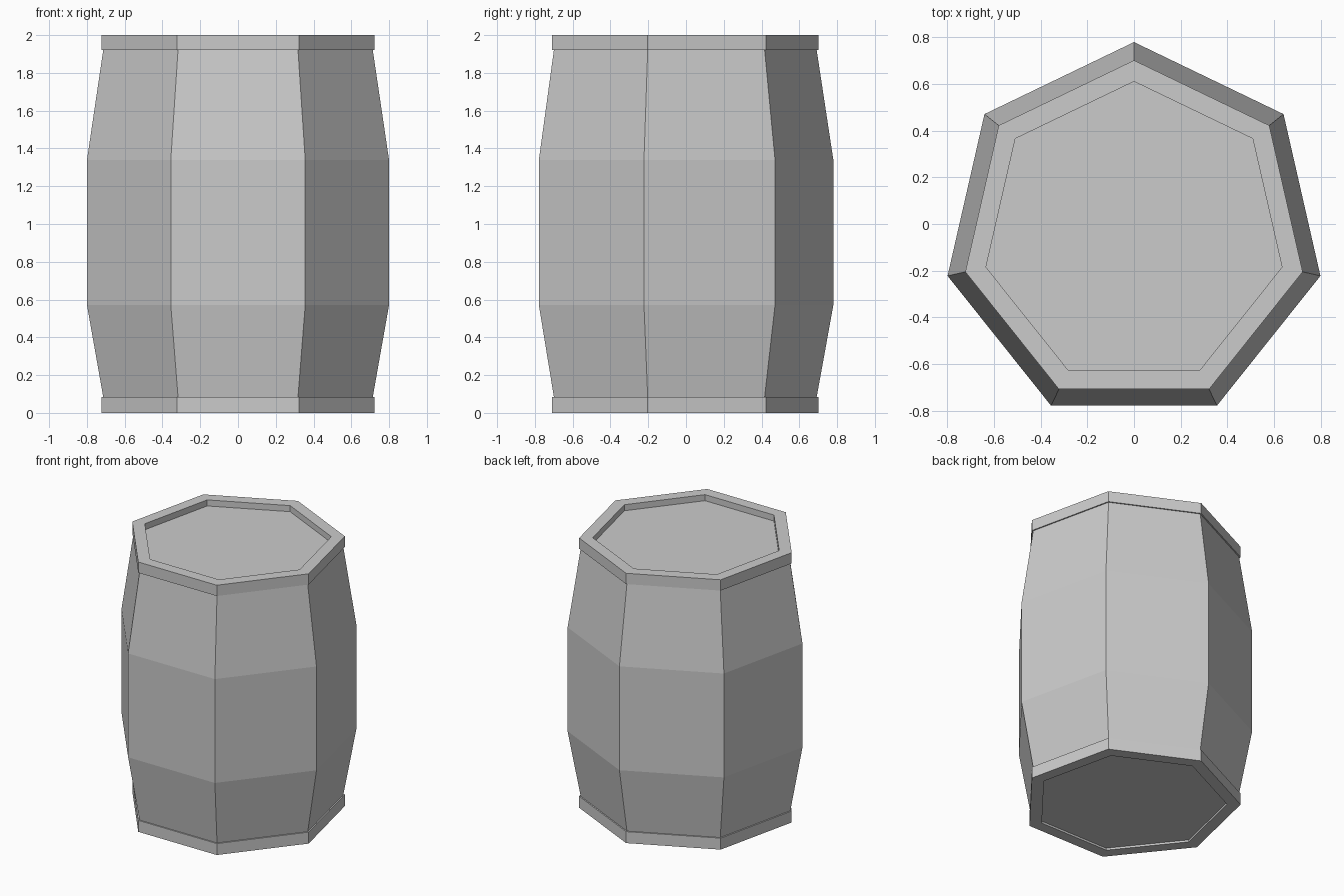
import bpy, bmesh, math

if "Cube" in bpy.data.objects:
    bpy.data.objects.remove(bpy.data.objects["Cube"])

SIDES = 7
Y0 = -0.04  # offset that centres the heptagon's bounding box


def lathe(name, profile):
    """Spin (radius, z) points into a seven-sided solid, capping open ends."""
    bm = bmesh.new()
    rings = []
    for r, z in profile:
        rings.append([bm.verts.new((r * math.sin(2 * math.pi * i / SIDES),
                                    Y0 + r * math.cos(2 * math.pi * i / SIDES), z))
                      for i in range(SIDES)])
    for a, b in zip(rings, rings[1:]):
        for i in range(SIDES):
            j = (i + 1) % SIDES
            bm.faces.new((a[i], a[j], b[j], b[i]))
    bm.faces.new(rings[0])
    bm.faces.new(rings[-1])
    bmesh.ops.recalc_face_normals(bm, faces=bm.faces)
    mesh = bpy.data.meshes.new(name)
    bm.to_mesh(mesh)
    bm.free()
    obj = bpy.data.objects.new(name, mesh)
    bpy.context.collection.objects.link(obj)
    return obj


# Whole barrel: recessed base, bottom hoop, bulging staves, top hoop, recessed lid
RIM, INNER, NECK, BELLY = 0.742, 0.651, 0.732, 0.82
lathe("barrel", [
    (INNER, 0.015), (INNER, 0.0), (RIM, 0.0), (RIM, 0.085),
    (NECK, 0.085), (BELLY, 0.57), (BELLY, 1.34), (NECK, 1.92),
    (RIM, 1.92), (RIM, 2.0), (INNER, 2.0), (INNER, 1.955),
])
